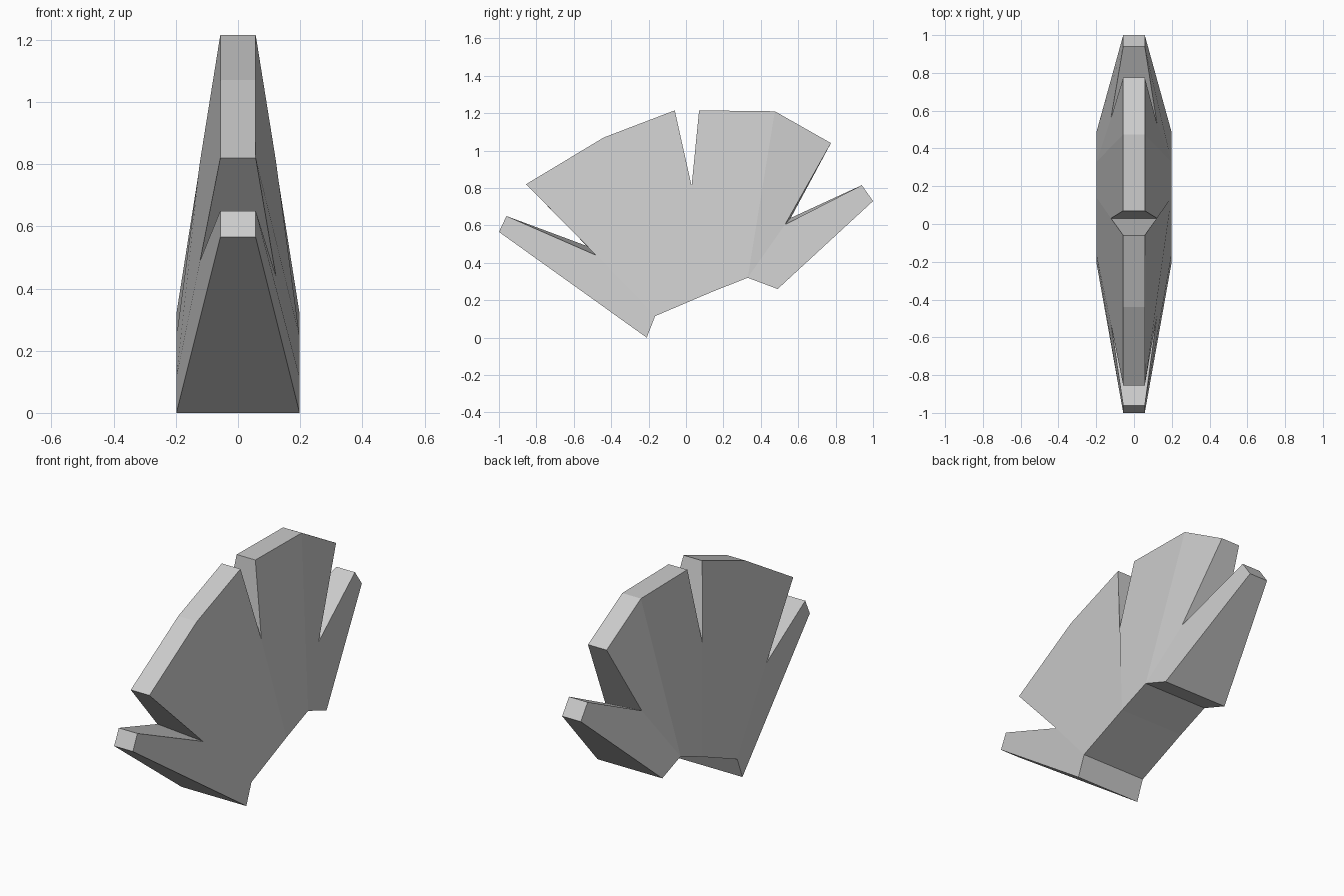
import bpy, bmesh

cube = bpy.data.objects.get("Cube")
if cube:
    bpy.data.objects.remove(cube, do_unlink=True)

grey = bpy.data.materials.new("light grey")
grey.use_nodes = True
colour = (0.6, 0.6, 0.6, 1)
grey.diffuse_color = colour
grey.node_tree.nodes["Principled BSDF"].inputs["Base Color"].default_value = colour

# Half thickness at the root, in the notches and at the outer rim
ROOT, NOTCH, RIM = 0.198, 0.122, 0.057

# Fan outline as (y, z, half thickness)
outline = [
    (-0.21, 0, ROOT), (-1, 0.565, RIM), (-0.96, 0.65, RIM),       # front lobe
    (-0.48, 0.44, NOTCH),
    (-0.855, 0.82, RIM), (-0.44, 1.07, RIM), (-0.06, 1.215, RIM),  # large front lobe
    (0.03, 0.81, NOTCH),
    (0.07, 1.215, RIM), (0.475, 1.21, RIM), (0.775, 1.04, RIM),    # large back lobe
    (0.53, 0.605, NOTCH),
    (0.94, 0.815, RIM), (1, 0.73, RIM), (0.49, 0.26, ROOT),        # back lobe
    (0.33, 0.32, ROOT), (0.14, 0.245, ROOT), (-0.165, 0.115, ROOT),
]
# The two outer notches sit a little further out on the left flat
left_shift = {3: (-0.05, 0.05), 11: (0.03, 0.035)}

# Facets of each flat, by outline point
facets = [
    (0, 1, 2, 3, 17),
    (3, 4, 5, 6, 7, 16, 17),
    (7, 8, 9, 15, 16),
    (9, 10, 11, 15),
    (11, 12, 13, 14, 15),
]

bm = bmesh.new()
sides = []
for sign in (1, -1):
    ring = []
    for i, (y, z, half) in enumerate(outline):
        dy, dz = left_shift.get(i, (0, 0)) if sign < 0 else (0, 0)
        ring.append(bm.verts.new((sign * half, y + dy, z + dz)))
    sides.append(ring)
    for f in facets:
        bm.faces.new([ring[i] for i in f])

# Rim joining the two flats
a, b = sides
count = len(outline)
for i in range(count):
    j = (i + 1) % count
    bm.faces.new((a[i], a[j], b[j], b[i]))

bmesh.ops.recalc_face_normals(bm, faces=bm.faces)
mesh = bpy.data.meshes.new("fan_shell")
bm.to_mesh(mesh)
bm.free()
mesh.materials.append(grey)
bpy.context.collection.objects.link(bpy.data.objects.new("fan_shell", mesh))
